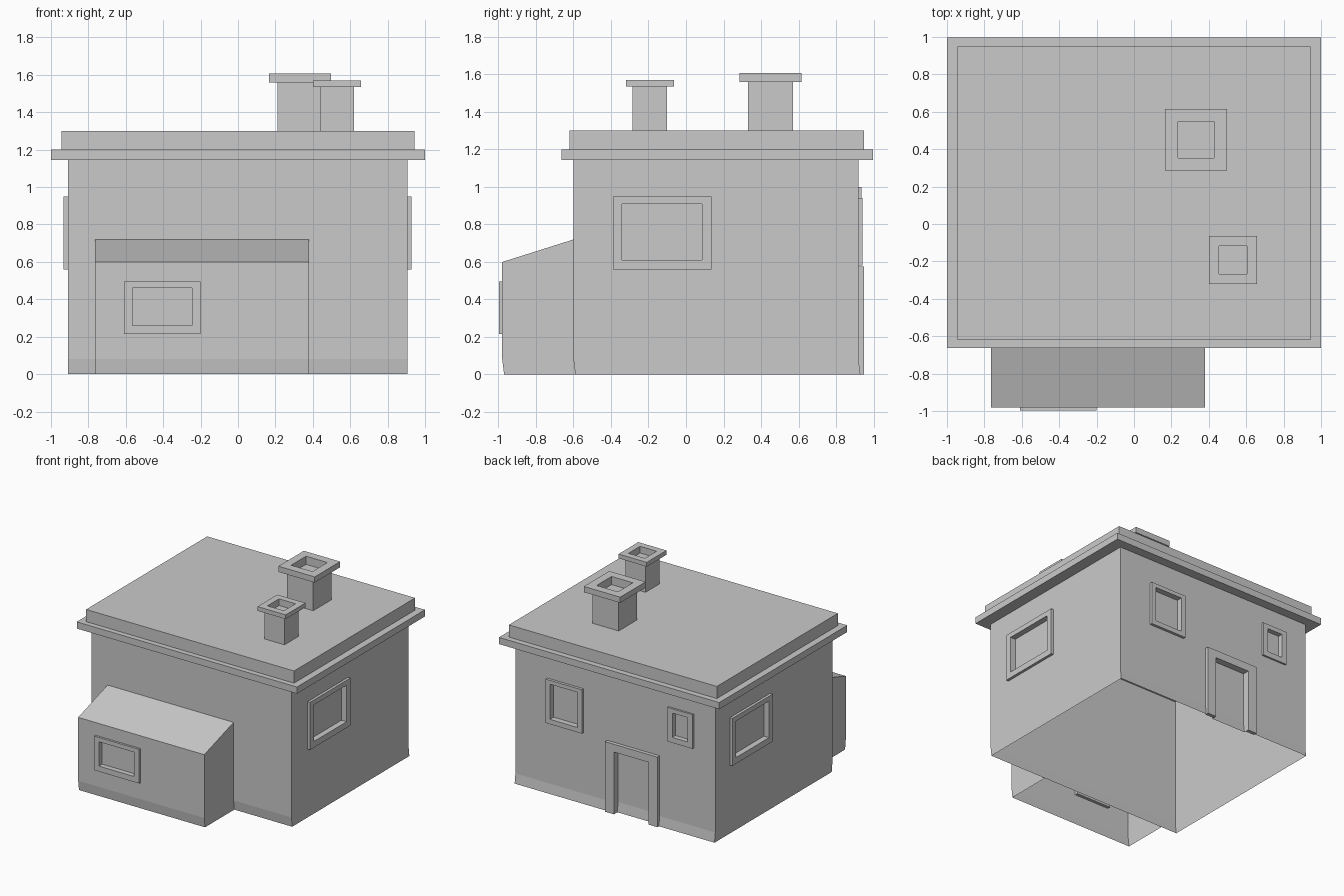
import bpy
import bmesh

cube = bpy.data.objects.get("Cube")
if cube:
    bpy.data.objects.remove(cube, do_unlink=True)

clay = bpy.data.materials.new("plain_grey")
clay.use_nodes = True
GREY = (0.59, 0.59, 0.59, 1)
clay.diffuse_color = GREY
clay.node_tree.nodes["Principled BSDF"].inputs["Base Color"].default_value = GREY


def prism(name, profile, x0, x1):
    """Extrude a closed (y, z) profile from x0 to x1."""
    bm = bmesh.new()
    ends = [[bm.verts.new((x, y, z)) for y, z in profile] for x in (x0, x1)]
    n = len(profile)
    bm.faces.new(ends[0])
    bm.faces.new(ends[1])
    for i in range(n):
        j = (i + 1) % n
        bm.faces.new((ends[0][i], ends[0][j], ends[1][j], ends[1][i]))
    bmesh.ops.recalc_face_normals(bm, faces=bm.faces[:])
    mesh = bpy.data.meshes.new(name)
    bm.to_mesh(mesh)
    bm.free()
    mesh.materials.append(clay)
    obj = bpy.data.objects.new(name, mesh)
    bpy.context.collection.objects.link(obj)
    return obj


def box(name, x, y, z):
    profile = [(y[0], z[0]), (y[1], z[0]), (y[1], z[1]), (y[0], z[1])]
    return prism(name, profile, x[0], x[1])


def cut(obj, x, y, z):
    """Cut a box-shaped pocket out of a solid."""
    cutter = box("cutter", x, y, z)
    cutter.hide_render = True
    mod = obj.modifiers.new("pocket", "BOOLEAN")
    mod.operation = "DIFFERENCE"
    mod.solver = "EXACT"
    mod.object = cutter
    deps = bpy.context.evaluated_depsgraph_get()
    mesh = bpy.data.meshes.new_from_object(obj.evaluated_get(deps))
    obj.modifiers.clear()
    obj.data = mesh
    bpy.data.objects.remove(cutter, do_unlink=True)


def opening(name, wall, axis, side, surface, span, z, border, out=0.022, sill=True):
    """Raised frame around a recessed pocket in a wall facing side * axis."""
    inner = (span[0] + border, span[1] - border)
    iz = (z[0] + border if sill else z[0] - 0.1, z[1] - border * 0.8)

    def place(s, d0, d1, h):
        d = sorted((surface + side * d0, surface + side * d1))
        return (d, s, h) if axis == "x" else (s, d, h)

    frame = box(name, *place(span, 0, out, z))
    cut(frame, *place(inner, -0.1, 0.1, iz))
    cut(wall, *place(inner, -0.025, 0.1, iz))


def finish_shell(obj, open_back=False):
    """Open the underside and let the foot of the walls lean slightly back."""
    bm = bmesh.new()
    bm.from_mesh(obj.data)
    gone = [f for f in bm.faces if f.calc_center_median().z < 0.001
            or (open_back and f.calc_center_median().y > -0.601)]
    bmesh.ops.delete(bm, geom=gone, context="FACES")
    bmesh.ops.bisect_plane(bm, geom=bm.verts[:] + bm.edges[:] + bm.faces[:],
                           plane_co=(0, 0, 0.08), plane_no=(0, 0, 1))
    for v in bm.verts:
        if v.co.z < 0.001:
            v.co.y += 0.01
    bm.to_mesh(obj.data)
    bm.free()


# House walls
walls = box("house_walls", (-0.91, 0.905), (-0.6, 0.92), (0, 1.15))
opening("left_window_frame", walls, "x", 1, 0.905, (-0.39, 0.135), (0.56, 0.95), 0.05)
opening("right_window_frame", walls, "x", -1, -0.91, (0.205, 0.73), (0.56, 0.95), 0.05)
opening("back_large_window_frame", walls, "y", 1, 0.92, (0.285, 0.615), (0.58, 0.94), 0.04)
opening("back_small_window_frame", walls, "y", 1, 0.92, (-0.715, -0.485), (0.72, 1.0), 0.045,
        out=0.015)
opening("back_door_frame", walls, "y", 1, 0.92, (-0.405, 0.07), (0, 0.575), 0.08,
        out=0.03, sill=False)
finish_shell(walls)

# Lean-to on the front
leanto = prism("front_leanto", [(-0.98, 0), (-0.6, 0), (-0.6, 0.72), (-0.98, 0.6)], -0.765, 0.38)
opening("leanto_window_frame", leanto, "y", -1, -0.98, (-0.61, -0.2), (0.215, 0.495), 0.045,
        out=0.017)
finish_shell(leanto, open_back=True)

# Flat roof in two steps
box("roof_eave", (-1, 1), (-0.663, 0.997), (1.145, 1.2))
box("roof_slab", (-0.945, 0.943), (-0.62, 0.95), (1.2, 1.3))


# Chimneys with hollow caps
def chimney(name, x, y, half, cap_half, hole_half, z_cap, z_top):
    def square(r):
        return (x - r, x + r), (y - r, y + r)

    shaft = box(name + "_shaft", *square(half), (1.3, z_cap))
    cap = box(name + "_cap", *square(cap_half), (z_cap, z_top))
    cut(cap, *square(hole_half), (z_cap - 0.1, z_top + 0.1))
    cut(shaft, *square(hole_half), (z_cap - 0.02, z_top + 0.1))


chimney("large_chimney", 0.332, 0.45, 0.12, 0.165, 0.097, 1.56, 1.607)
chimney("small_chimney", 0.53, -0.193, 0.091, 0.128, 0.075, 1.535, 1.57)
